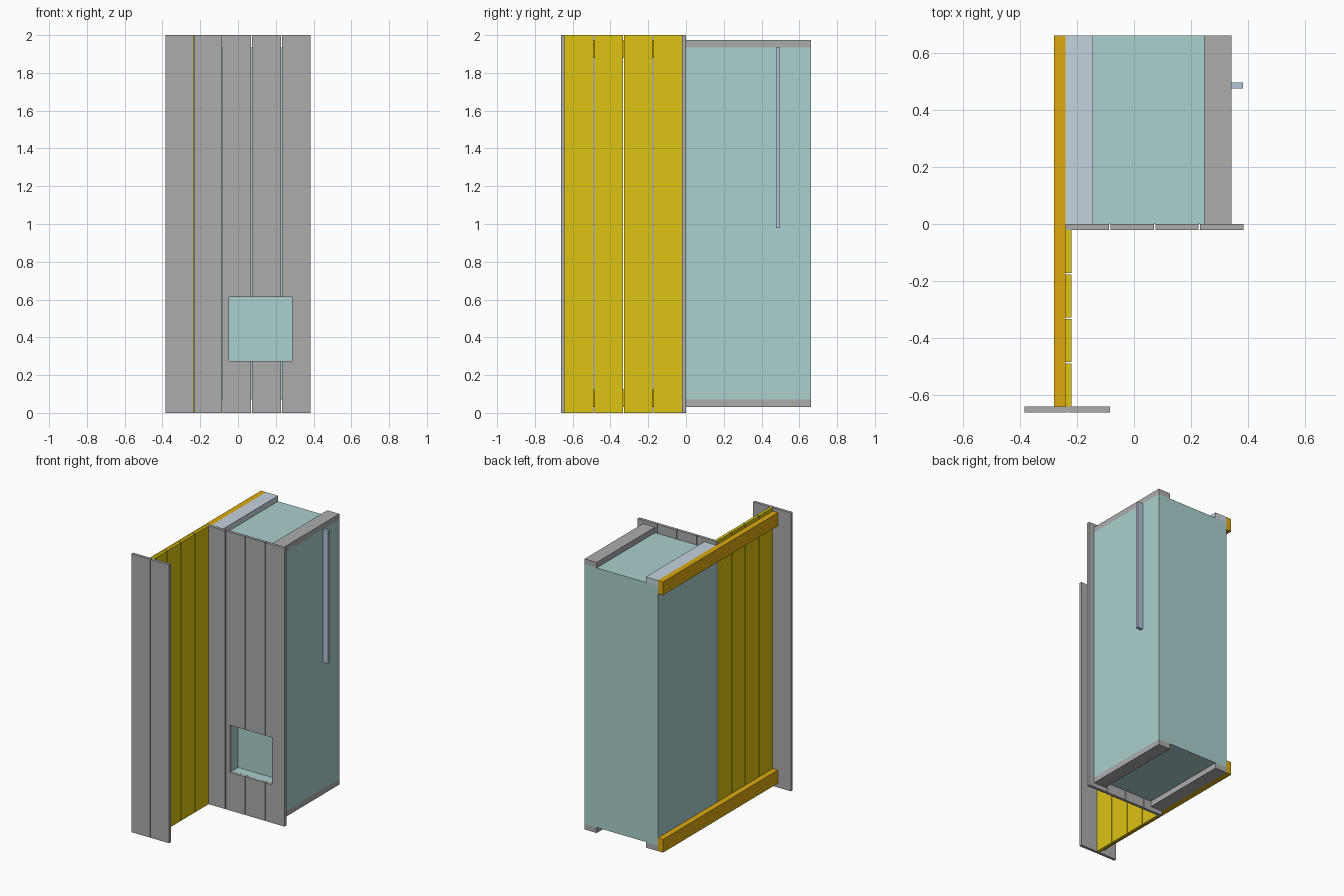
import bpy

if "Cube" in bpy.data.objects:
    bpy.data.objects.remove(bpy.data.objects["Cube"])


def material(name, rgb):
    m = bpy.data.materials.new(name)
    m.diffuse_color = (*[c ** 2.2 for c in rgb], 1)
    m.use_nodes = True
    m.node_tree.nodes["Principled BSDF"].inputs["Base Color"].default_value = m.diffuse_color
    return m


TEAL = material("insulation_teal", (0.66, 0.81, 0.80))
YELLOW = material("board_yellow", (0.86, 0.76, 0.10))
ORANGE = material("rail_orange", (0.86, 0.66, 0.09))
BLUE = material("pale_blue", (0.77, 0.82, 0.86))
HANDLE = material("bar_blue", (0.70, 0.77, 0.84))
GREY = material("board_grey", (0.67, 0.67, 0.67))


def box(name, x, y, z, mat=None):
    """Box from (min, max) ranges on each axis."""
    bpy.ops.mesh.primitive_cube_add(size=1)
    o = bpy.context.object
    o.name = name
    o.location = [(r[0] + r[1]) / 2 for r in (x, y, z)]
    o.scale = [r[1] - r[0] for r in (x, y, z)]
    bpy.ops.object.transform_apply(location=True, rotation=False, scale=True)
    if mat:
        o.data.materials.append(mat)
    return o


def spans(start, end, n, gap=0.005):
    """Split a length into n board widths with narrow gaps."""
    w = (end - start - gap * (n - 1)) / n
    return [(start + i * (w + gap), start + i * (w + gap) + w) for i in range(n)]


def cut(target, cutter):
    m = target.modifiers.new("opening", "BOOLEAN")
    m.operation, m.solver, m.object = "DIFFERENCE", "EXACT", cutter
    bpy.context.view_layer.objects.active = target
    bpy.ops.object.modifier_apply(modifier=m.name)


FULL = (0, 2)

# Insulated core and front cladding, with the window niche cut through both
core = box("insulation_core", (-0.24, 0.342), (0, 0.662), (0.07, 1.935), TEAL)
front = [box(f"front_board_{i}", s, (-0.021, -0.0005), FULL, GREY)
         for i, s in enumerate(spans(-0.24, 0.385, 4))]
niche = box("window_cutter", (-0.048, 0.286), (-0.1, 0.07), (0.275, 0.613))
niche.hide_render = True
for part in [core] + front[1:]:
    cut(part, niche)
bpy.data.objects.remove(niche)

# Yellow inner side cladding and grey end cladding
for i, s in enumerate(spans(-0.642, -0.021, 4)):
    box(f"side_board_{i}", (-0.24, -0.219), s, FULL, YELLOW)
for i, s in enumerate(spans(-0.385, -0.085, 2, 0.003)):
    box(f"end_board_{i}", s, (-0.662, -0.642), FULL, GREY)

# Plates above and below the core, and long orange rails
for label, z in (("bottom", (0.03, 0.07)), ("top", (1.935, 1.975))):
    box(f"{label}_plate_left", (-0.24, -0.145), (0, 0.662), z,
        BLUE if label == "top" else GREY)
    box(f"{label}_plate_right", (0.246, 0.342), (0, 0.662), z, GREY)
for label, z in (("bottom", (0.03, 0.125)), ("top", (1.88, 1.975))):
    box(f"{label}_rail", (-0.281, -0.24), (-0.642, 0.662), z, ORANGE)

# Vertical bar on the right face
box("side_bar", (0.342, 0.383), (0.477, 0.498), (0.98, 1.935), HANDLE)
